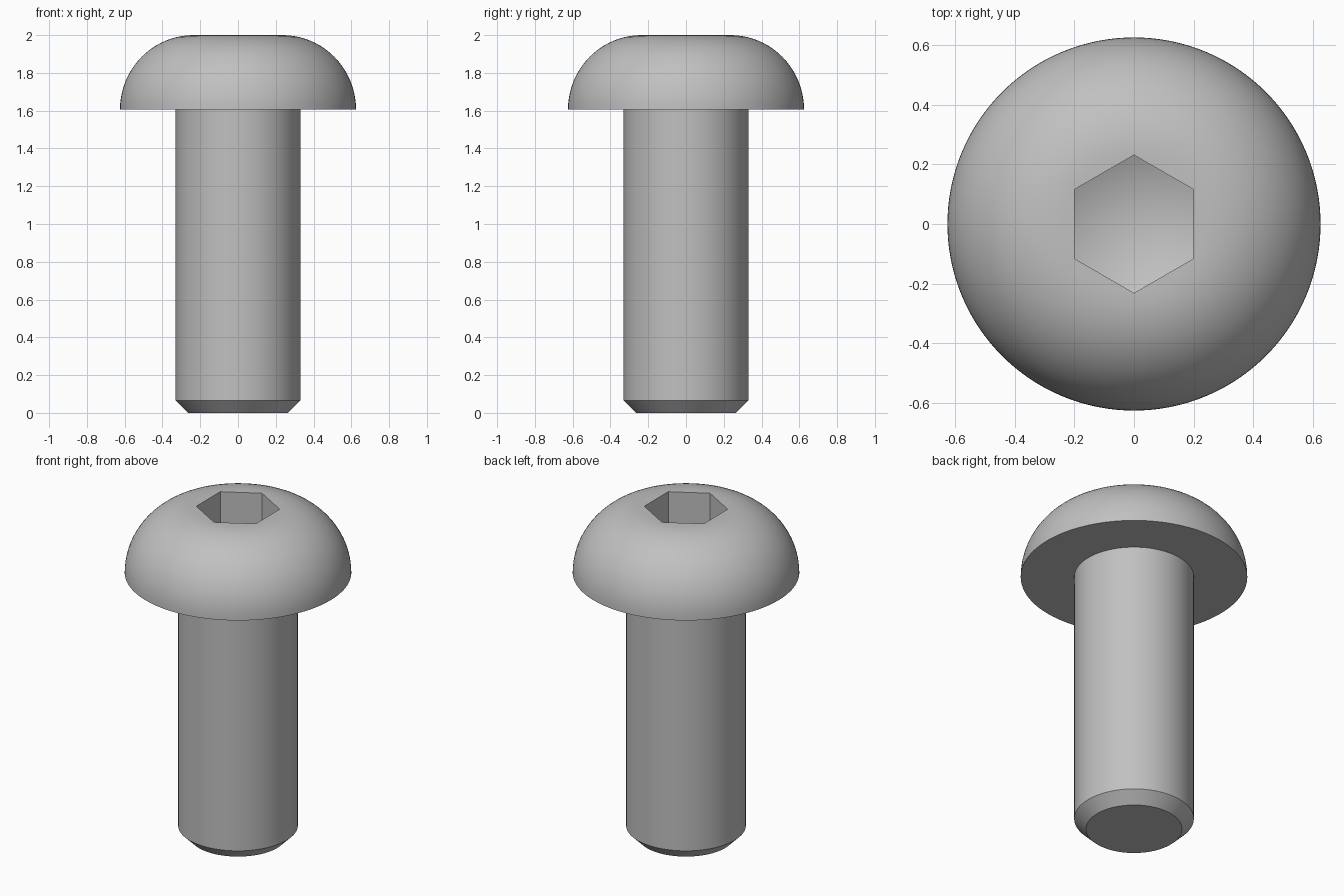
import bpy
import bmesh
from math import sin, cos, pi, radians

cube = bpy.data.objects.get("Cube")
if cube:
    bpy.data.objects.remove(cube, do_unlink=True)

# Plain grey metal
steel = bpy.data.materials.new("grey_steel")
steel.use_nodes = True
GREY = (0.53, 0.53, 0.53, 1)
steel.diffuse_color = GREY
steel.node_tree.nodes["Principled BSDF"].inputs["Base Color"].default_value = GREY


def lathe(name, profile, sides, turn=0.0):
    """Revolve (radius, z) points about z; a zero radius becomes a pole."""
    bm = bmesh.new()
    rings = []
    for r, z in profile:
        count = sides if r > 0 else 1
        rings.append([bm.verts.new((r * cos(turn + 2 * pi * i / sides),
                                    r * sin(turn + 2 * pi * i / sides), z))
                      for i in range(count)])
    for low, high in zip(rings, rings[1:]):
        for i in range(sides):
            j = (i + 1) % sides
            corners = [low[i % len(low)], low[j % len(low)],
                       high[j % len(high)], high[i % len(high)]]
            bm.faces.new(list(dict.fromkeys(corners)))
    bmesh.ops.recalc_face_normals(bm, faces=bm.faces)
    mesh = bpy.data.meshes.new(name)
    bm.to_mesh(mesh)
    bm.free()
    mesh.materials.append(steel)
    obj = bpy.data.objects.new(name, mesh)
    bpy.context.collection.objects.link(obj)
    return obj


# Chamfered shank and domed head in one profile
SHANK, HEAD, FLAT, SEAT, TOP = 0.33, 0.625, 0.235, 1.605, 2.0
STEPS = 20
dome = [(FLAT + (HEAD - FLAT) * cos(pi / 2 * i / STEPS),
         SEAT + (TOP - SEAT) * sin(pi / 2 * i / STEPS)) for i in range(STEPS + 1)]
profile = [(0, 0), (0.265, 0), (SHANK, 0.065), (SHANK, SEAT)] + dome + [(0, TOP)]
screw = lathe("button_head_screw", profile, 128)

# Hexagonal socket with a shallow pointed floor
corner = 0.2 / cos(pi / 6)
cutter = lathe("socket_cutter", [(0, 1.69), (corner, 1.8), (corner, 2.1), (0, 2.1)],
               6, pi / 6)
cutter.hide_render = True

cut = screw.modifiers.new("hex_socket", 'BOOLEAN')
cut.operation = 'DIFFERENCE'
cut.solver = 'EXACT'
cut.object = cutter
bpy.context.view_layer.objects.active = screw
screw.select_set(True)
bpy.ops.object.modifier_apply(modifier=cut.name)
bpy.data.objects.remove(cutter, do_unlink=True)
bpy.ops.object.shade_smooth_by_angle(angle=radians(30))
